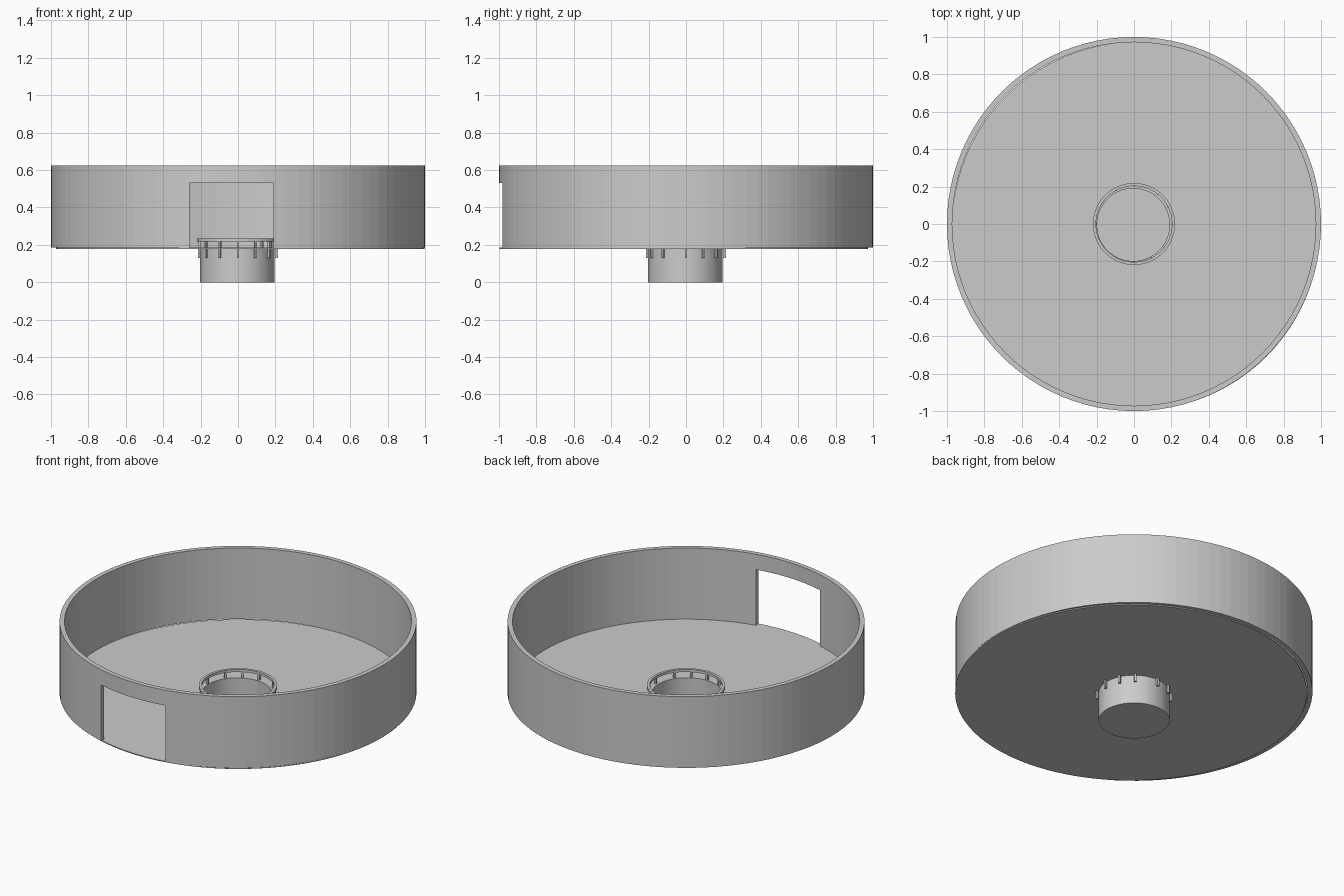
import bpy, bmesh, math

if "Cube" in bpy.data.objects:
    bpy.data.objects.remove(bpy.data.objects["Cube"])

SEG = 96


def lathe(name, profile, centre=(0, 0), seg=SEG, closed=True):
    """Spin an (r, z) profile around a vertical axis; r = 0 makes a pole."""
    bm = bmesh.new()
    rings = []
    for r, z in profile:
        if r == 0:
            rings.append([bm.verts.new((centre[0], centre[1], z))] * seg)
        else:
            rings.append([bm.verts.new((centre[0] + r * math.cos(2 * math.pi * i / seg),
                                        centre[1] + r * math.sin(2 * math.pi * i / seg), z))
                          for i in range(seg)])
    pairs = list(zip(rings, rings[1:]))
    if closed:
        pairs.append((rings[-1], rings[0]))
    for a, b in pairs:
        for i in range(seg):
            j = (i + 1) % seg
            corners = list(dict.fromkeys((a[i], a[j], b[j], b[i])))
            if len(corners) > 2:
                bm.faces.new(corners)
    bmesh.ops.recalc_face_normals(bm, faces=bm.faces)
    return finish(name, bm)


def finish(name, bm):
    me = bpy.data.meshes.new(name)
    bm.to_mesh(me)
    bm.free()
    ob = bpy.data.objects.new(name, me)
    bpy.context.collection.objects.link(ob)
    return ob


def box(name, lo, hi, angle=0):
    bm = bmesh.new()
    bmesh.ops.create_cube(bm, size=1)
    for v in bm.verts:
        v.co = [l + (c + 0.5) * (h - l) for c, l, h in zip(v.co, lo, hi)]
    ob = finish(name, bm)
    ob.rotation_euler.z = angle
    return ob


# Round outer wall with a doorway cut through the front
wall = lathe("outer_wall", [(1, 0.185), (1, 0.625), (0.972, 0.625), (0.972, 0.185)])
cutter = box("doorway_cutter", (-0.26, -1.2, 0.1), (0.19, -0.7, 0.53))
cutter.hide_render = True
cutter.hide_viewport = True
cut = wall.modifiers.new("doorway", 'BOOLEAN')
cut.operation = 'DIFFERENCE'
cut.solver = 'EXACT'
cut.object = cutter

# Floor disc, slightly off centre, with a hole for the well
lathe("floor", [(0.985, 0.179), (0.985, 0.185)], (0.012, -0.012), closed=False)
for z, name in ((0.185, "floor_top"), (0.179, "floor_underside")):
    bm = bmesh.new()
    n = SEG
    inner = [bm.verts.new((-0.004 + 0.196 * math.cos(2 * math.pi * i / n),
                           -0.004 + 0.196 * math.sin(2 * math.pi * i / n), z)) for i in range(n)]
    outer = [bm.verts.new((0.012 + 0.985 * math.cos(2 * math.pi * i / n),
                           -0.012 + 0.985 * math.sin(2 * math.pi * i / n), z)) for i in range(n)]
    for i in range(n):
        j = (i + 1) % n
        quad = [inner[i], outer[i], outer[j], inner[j]]
        bm.faces.new(quad if z > 0.18 else quad[::-1])
    finish(name, bm)

# Sunken well in the middle, open at the top
lathe("well", [(0, 0), (0.199, 0), (0.199, 0.185), (0.194, 0.185), (0.194, 0.005), (0, 0.005)],
      (-0.004, -0.004), closed=False)

# Railing: hand-spaced posts clipped to the well, with a ring on top
for a in (0, 27, 52, 90, 118, 145, 180, 216, 242, 270, 297, 323):
    box("railing_post", (0.201, -0.006, 0.13), (0.214, 0.006, 0.222), math.radians(a))
lathe("railing_ring", [(0.219, 0.217), (0.219, 0.233), (0.203, 0.233), (0.203, 0.217)])
